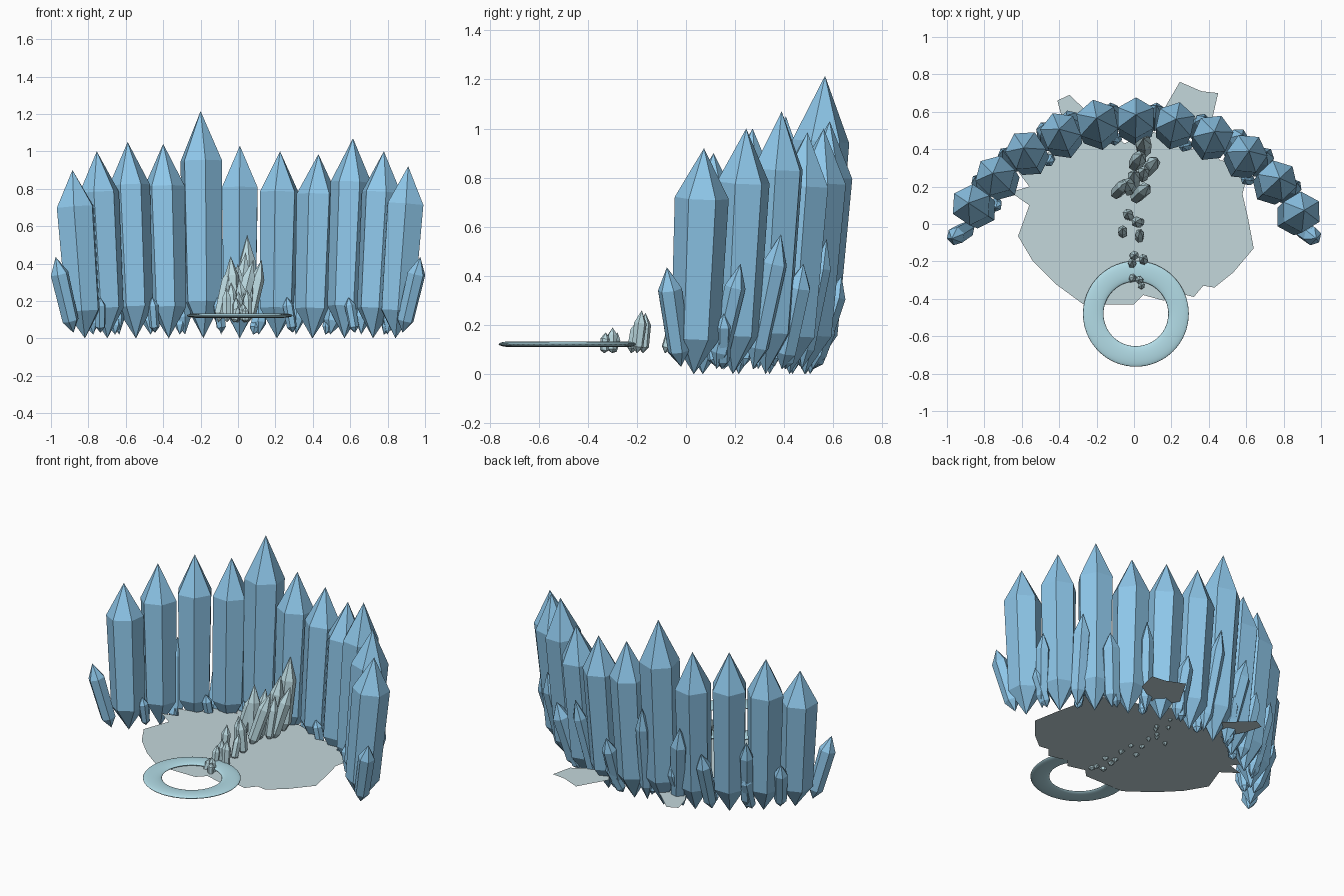
import bpy, bmesh, random
from math import cos, sin, pi, radians, acos, degrees
from mathutils import Vector

if "Cube" in bpy.data.objects:
    bpy.data.objects.remove(bpy.data.objects["Cube"])

random.seed(4)
CY = -0.48  # centre of the crystal arc and of the ring


def material(name, rgb):
    m = bpy.data.materials.new(name)
    m.diffuse_color = (*rgb, 1)
    m.use_nodes = True
    m.node_tree.nodes["Principled BSDF"].inputs["Base Color"].default_value = m.diffuse_color
    return m


ICE = material("ice_blue", (0.27, 0.57, 0.82))
PALE = material("pale_ice", (0.5, 0.7, 0.75))
FROST = material("frost", (0.55, 0.68, 0.71))
RING = material("ring_ice", (0.45, 0.72, 0.8))


def finish(bm, name, mat):
    bmesh.ops.recalc_face_normals(bm, faces=bm.faces)
    me = bpy.data.meshes.new(name)
    bm.to_mesh(me)
    bm.free()
    me.materials.append(mat)
    ob = bpy.data.objects.new(name, me)
    bpy.context.collection.objects.link(ob)
    return ob


def crystal(bm, base, tip, r, turn=0.0, foot=0.16, shoulder=0.78, sides=6):
    """Double-pointed prism running from base point to tip point."""
    base, tip = Vector(base), Vector(tip)
    axis = tip - base
    rot = Vector((0, 0, 1)).rotation_difference(axis.normalized())

    def ring(t, rad):
        return [bm.verts.new(base + axis * t + rot @ Vector(
            (rad * cos(turn + 2 * pi * k / sides), rad * sin(turn + 2 * pi * k / sides), 0)))
            for k in range(sides)]

    low, high = ring(foot, r * 0.9), ring(shoulder, r)
    b, t = bm.verts.new(base), bm.verts.new(tip)
    for k in range(sides):
        n = (k + 1) % sides
        bm.faces.new((b, low[n], low[k]))
        bm.faces.new((low[k], low[n], high[n], high[k]))
        bm.faces.new((high[k], high[n], t))


def polar(rad, a, z):
    return (rad * cos(a), CY + rad * sin(a), z)


# Wall of large crystals on an arc, leaning outward: (tip x, tip height)
tips = [(-0.885, 0.90), (-0.755, 1.0), (-0.59, 1.05), (-0.40, 1.04), (-0.20, 1.215),
        (0.01, 1.03), (0.225, 1.0), (0.43, 0.985), (0.615, 1.07), (0.78, 1.0), (0.91, 0.92)]
angles = [acos(x / 1.065) for x, _ in tips]
for i, ((x, h), a) in enumerate(zip(tips, angles)):
    bm = bmesh.new()
    crystal(bm, polar(0.985, a, 0), polar(1.065, a, h), 0.118 if h > 1.2 else 0.11, a)
    finish(bm, f"wall_crystal_{i + 1}", ICE)

# Small crystals filling the gaps along the outside
bm = bmesh.new()
heights = [0.34, 0.5, 0.42, 0.57, 0.66, 0.4, 0.55, 0.45, 0.57, 0.45]
for i, h in enumerate(heights):
    a = (angles[i] + angles[i + 1]) / 2
    crystal(bm, polar(1.0, a, 0.02), polar(1.12, a + random.uniform(-.05, .05), h),
            random.uniform(0.04, 0.055), a)
    if i % 2:
        crystal(bm, polar(1.0, a + .03, 0.02), polar(1.08, a - .02, h * 0.55), 0.035, a)
# Low stubs at the inner foot of the wall
for i in range(0, 10, 2):
    a = (angles[i] + angles[i + 1]) / 2
    crystal(bm, polar(0.95, a, 0.03), polar(0.93, a + .03, 0.22), 0.03, a)
# End crystals leaning away from the wall
for s in (-1, 1):
    crystal(bm, (s * 0.88, -0.02, 0.03), (s * 0.975, -0.078, 0.435), 0.05, 0.3)
finish(bm, "small_crystals", ICE)

# Trail of pale shards growing toward the back: (x, y, tip height)
trail = [(0.05, 0.42, 0.55), (0.09, 0.31, 0.42), (0.02, 0.34, 0.46), (-0.03, 0.20, 0.44),
         (0.04, 0.17, 0.42), (0.00, 0.24, 0.40), (-0.07, 0.19, 0.40), (0.05, 0.27, 0.36),
         (-0.03, 0.05, 0.30), (0.02, 0.01, 0.32), (-0.06, -0.04, 0.27), (0.03, -0.06, 0.24),
         (0.00, -0.17, 0.25), (0.05, -0.19, 0.26), (-0.01, -0.21, 0.22),
         (0.03, -0.30, 0.19), (-0.01, -0.29, 0.17), (0.04, -0.33, 0.17)]
bm = bmesh.new()
for x, y, h in trail:
    dx, dy = random.uniform(-.1, .22) * h, random.uniform(0, .22) * h
    crystal(bm, (x - dx / 2, y - dy / 2, 0.085), (x + dx / 2, y + dy / 2, h),
            0.008 + 0.07 * h, random.random(), 0.15, 0.7)
finish(bm, "shard_trail", PALE)

# Jagged frost sheet on the ground
outline = [(0, -.43), (.05, -.38), (.16, -.41), (.2, -.36), (.32, -.39), (.37, -.33), (.43, -.34),
           (.42, -.24), (.53, -.26), (.48, -.16), (.64, -.13), (.49, -.04), (.61, .03), (.51, .09),
           (.58, .16), (.52, .2), (.62, .32), (.46, .34), (.42, .42), (.3, .4), (.14, .58),
           (.245, .76), (.36, .71), (.45, .70), (.42, .57), (.22, .45), (.08, .5), (-.05, .43),
           (-.25, .6), (-.345, .69), (-.41, .66), (-.38, .55), (-.3, .42), (-.45, .4),
           (-.5, .3), (-.62, .28), (-.56, .2), (-.66, .17), (-.56, .1), (-.62, -.065),
           (-.46, -.04), (-.54, -.2), (-.4, -.2), (-.42, -.32), (-.25, -.27), (-.27, -.43),
           (-.15, -.34), (-.08, -.4), (-.05, -.37)]
# keep the sheet's edge in order while leaving the long back spikes intact
bm = bmesh.new()
f = bm.faces.new([bm.verts.new((x, y, 0.106)) for x, y in outline])
bmesh.ops.triangulate(bm, faces=[f])
bmesh.ops.dissolve_limit(bm, angle_limit=0.01, verts=bm.verts, edges=bm.edges)
finish(bm, "frost_sheet", FROST)

# Flattened ring in front
bpy.ops.mesh.primitive_torus_add(location=(0.01, CY, 0.122), major_radius=0.228, minor_radius=0.055,
                                 major_segments=64, minor_segments=16)
ring = bpy.context.object
ring.name = "ice_ring"
ring.scale.z = 0.22
ring.data.materials.append(RING)
bpy.ops.object.shade_smooth()
